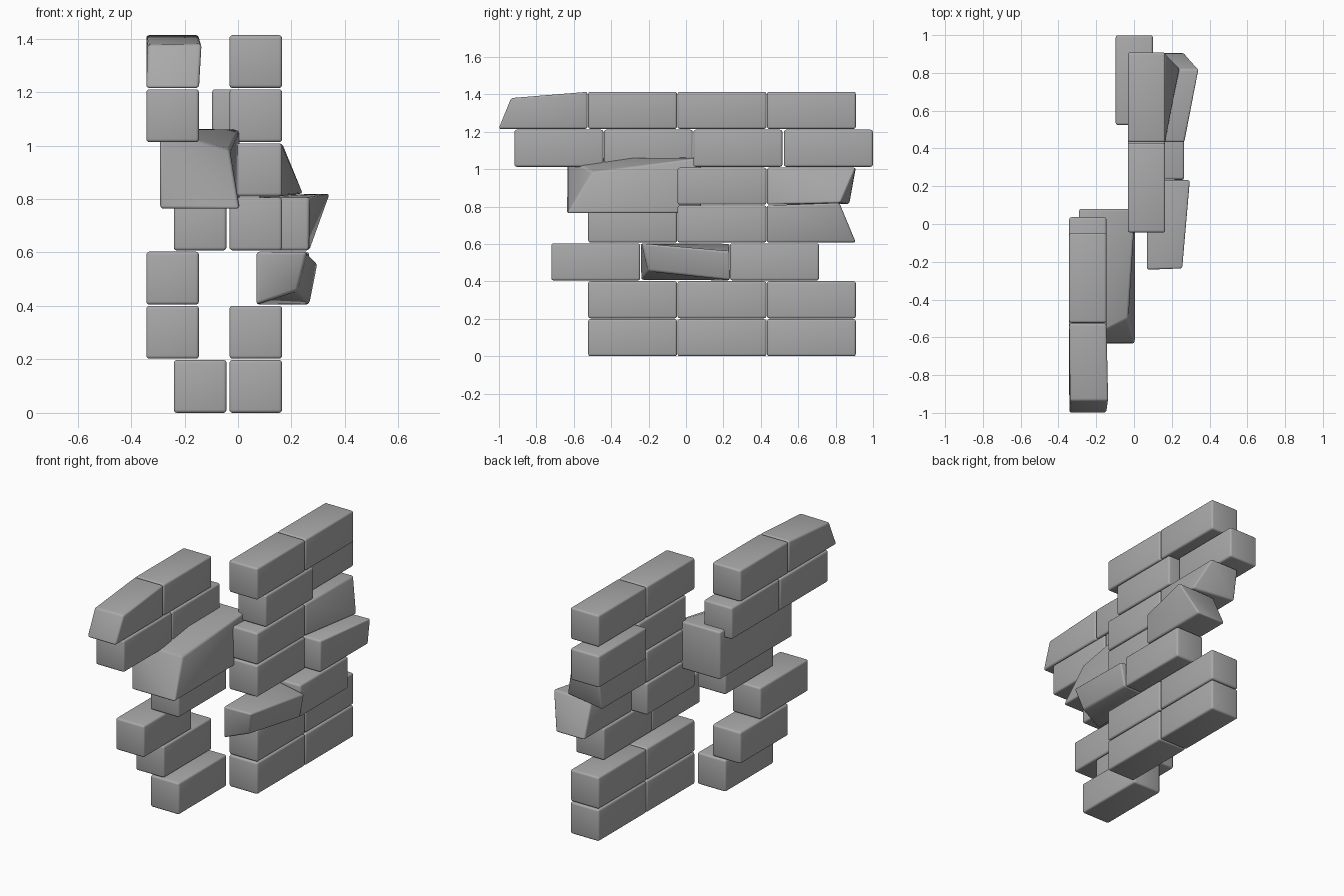
import bpy, bmesh

if "Cube" in bpy.data.objects:
    bpy.data.objects.remove(bpy.data.objects["Cube"])

stone = bpy.data.materials.new("grey stone")
stone.diffuse_color = (0.4, 0.4, 0.4, 1)
stone.use_nodes = True
stone.node_tree.nodes["Principled BSDF"].inputs["Base Color"].default_value = stone.diffuse_color

W, L, H, PITCH = 0.197, 0.475, 0.198, 0.2025


def block(name, lo, hi, moved=None):
    """Bevelled box from lo to hi; moved maps corner signs (x, y, z) to a new position."""
    bm = bmesh.new()
    bmesh.ops.create_cube(bm, size=2)
    for v in bm.verts:
        key = tuple(1 if c > 0 else 0 for c in v.co)
        v.co = (moved or {}).get(key, [(lo, hi)[k][i] for i, k in enumerate(key)])
    for f in bm.faces:
        f.smooth = True
    mesh = bpy.data.meshes.new(name)
    bm.to_mesh(mesh)
    bm.free()
    mesh.materials.append(stone)
    ob = bpy.data.objects.new(name, mesh)
    bpy.context.collection.objects.link(ob)
    bev = ob.modifiers.new("Rounded edges", "BEVEL")
    bev.width = 0.012
    bev.segments = 3
    bev.limit_method = 'NONE'
    return ob


def brick(name, row, x, y, moved=None):
    z = row * PITCH
    block(name, (x, y, z), (x + W, y + L, z + H), moved)


# Regular bricks: row -> list of (x start, y start)
A, B, C, D, E = -0.343, -0.24, -0.032, 0.069, -0.097
Y1, Y2, Y3 = -0.523, -0.045, 0.433
rows = {
    0: [(B, Y1), (C, Y2), (C, Y3)],
    1: [(A, Y1), (C, Y2), (C, Y3)],
    2: [(A, -0.72), (D, 0.236)],
    3: [(B, Y1), (C, Y2)],
    4: [(C, Y2)],
    5: [(A, -0.917), (A, -0.439), (C, 0.04), (E, 0.524)],
    6: [(A, Y1), (C, Y2), (C, Y3)],
}
for r, spots in rows.items():
    for x, y in spots:
        brick("brick_row_%d" % (r + 1), r, x, y)

# Chipped brick in the third row
brick("chipped_brick_low", 2, D, -0.242, {
    (1, 0, 0): (0.222, -0.2, 0.457),
    (1, 0, 1): (0.258, -0.238, 0.603),
    (1, 1, 0): (0.268, 0.235, 0.407),
    (1, 1, 1): (0.298, 0.232, 0.56)})

# Chipped brick jutting out at the back of the fourth row
brick("chipped_brick_back", 3, D, Y3, {
    (1, 1, 1): (0.345, 0.82, 0.82),
    (0, 1, 1): (0.08, 0.82, 0.815)})

# Chipped brick above it
brick("chipped_brick_upper", 4, C, Y3, {
    (1, 1, 0): (0.245, 0.825, 0.82),
    (0, 1, 0): (-0.032, 0.875, 0.813)})

# Chipped end brick of the top row
brick("chipped_brick_top", 6, A, -1.002, {
    (0, 0, 1): (-0.338, -0.935, 1.377),
    (1, 0, 1): (-0.136, -0.935, 1.38)})

# Large broken stone
block("large_stone", (-0.291, -0.636, 0.764), (0.006, 0.08, 1.062), {
    (1, 0, 1): (-0.032, -0.5, 0.985)})
